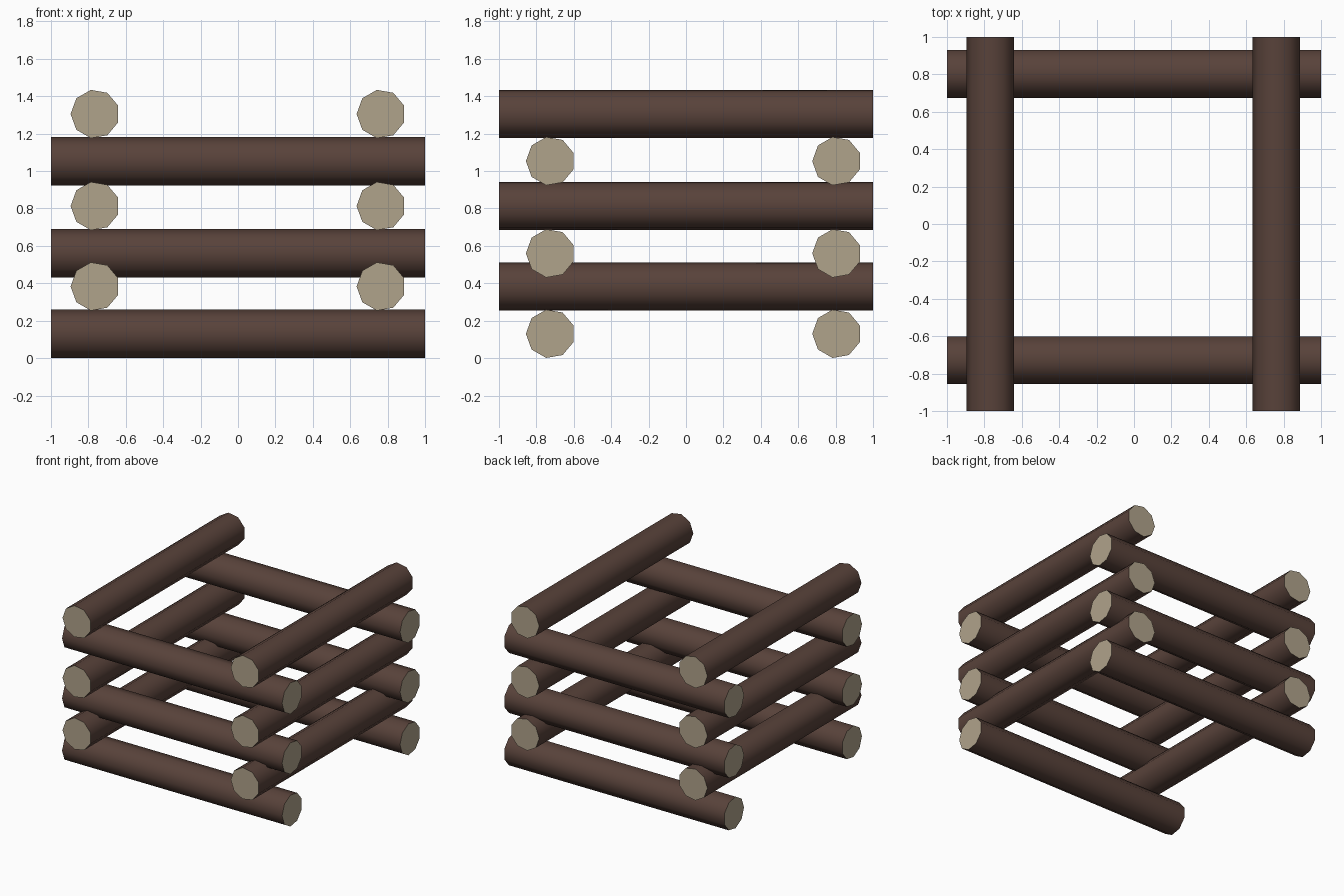
import bpy, math

if "Cube" in bpy.data.objects:
    bpy.data.objects.remove(bpy.data.objects["Cube"])

R = 0.131      # log radius
SIDES = 9      # nine-sided logs


def material(name, color):
    m = bpy.data.materials.new(name)
    m.diffuse_color = (*color, 1)
    m.use_nodes = True
    m.node_tree.nodes["Principled BSDF"].inputs["Base Color"].default_value = m.diffuse_color
    return m


bark = material("dark_bark", (0.098, 0.0545, 0.0423))
cut_wood = material("pale_cut_wood", (0.434, 0.366, 0.258))


def log(name, along, offset, z):
    """Nine-sided log, 2 long, running along 'x' or 'y'; a ridge faces -offset."""
    def point(end, i):
        a = math.pi + 2 * math.pi * i / SIDES
        side, up = offset + R * math.cos(a), z + R * math.sin(a)
        return (end, side, up) if along == 'x' else (side, end, up)

    verts = [point(e, i) for e in (-1, 1) for i in range(SIDES)]
    faces = [(i, (i + 1) % SIDES, (i + 1) % SIDES + SIDES, i + SIDES)
             for i in range(SIDES)]
    faces += [tuple(reversed(range(SIDES))), tuple(range(SIDES, 2 * SIDES))]
    if along == 'x':
        faces = [tuple(reversed(f)) for f in faces]
    mesh = bpy.data.meshes.new(name)
    mesh.from_pydata(verts, [], faces)
    # make normals point outwards
    c = sum((v.co for v in mesh.vertices), mesh.vertices[0].co * 0) / len(verts)
    if (mesh.polygons[0].center - c).dot(mesh.polygons[0].normal) < 0:
        mesh.flip_normals()
    mesh.materials.append(bark)
    mesh.materials.append(cut_wood)
    # sawn ends are pale
    for p in mesh.polygons:
        p.material_index = 1 if len(p.vertices) == SIDES else 0
    obj = bpy.data.objects.new(name, mesh)
    bpy.context.collection.objects.link(obj)
    bpy.ops.object.select_all(action='DESELECT')
    obj.select_set(True)
    bpy.context.view_layer.objects.active = obj
    bpy.ops.object.shade_smooth_by_angle(angle=math.radians(60))


# front and back logs
for n, z in enumerate((0.13, 0.56, 1.053)):
    log(f"front_log_{n + 1}", 'x', -0.725, z)
    log(f"back_log_{n + 1}", 'x', 0.806, z)

# left and right logs
for n, z in enumerate((0.383, 0.813, 1.305)):
    log(f"left_log_{n + 1}", 'y', -0.764, z)
    log(f"right_log_{n + 1}", 'y', 0.765, z)
